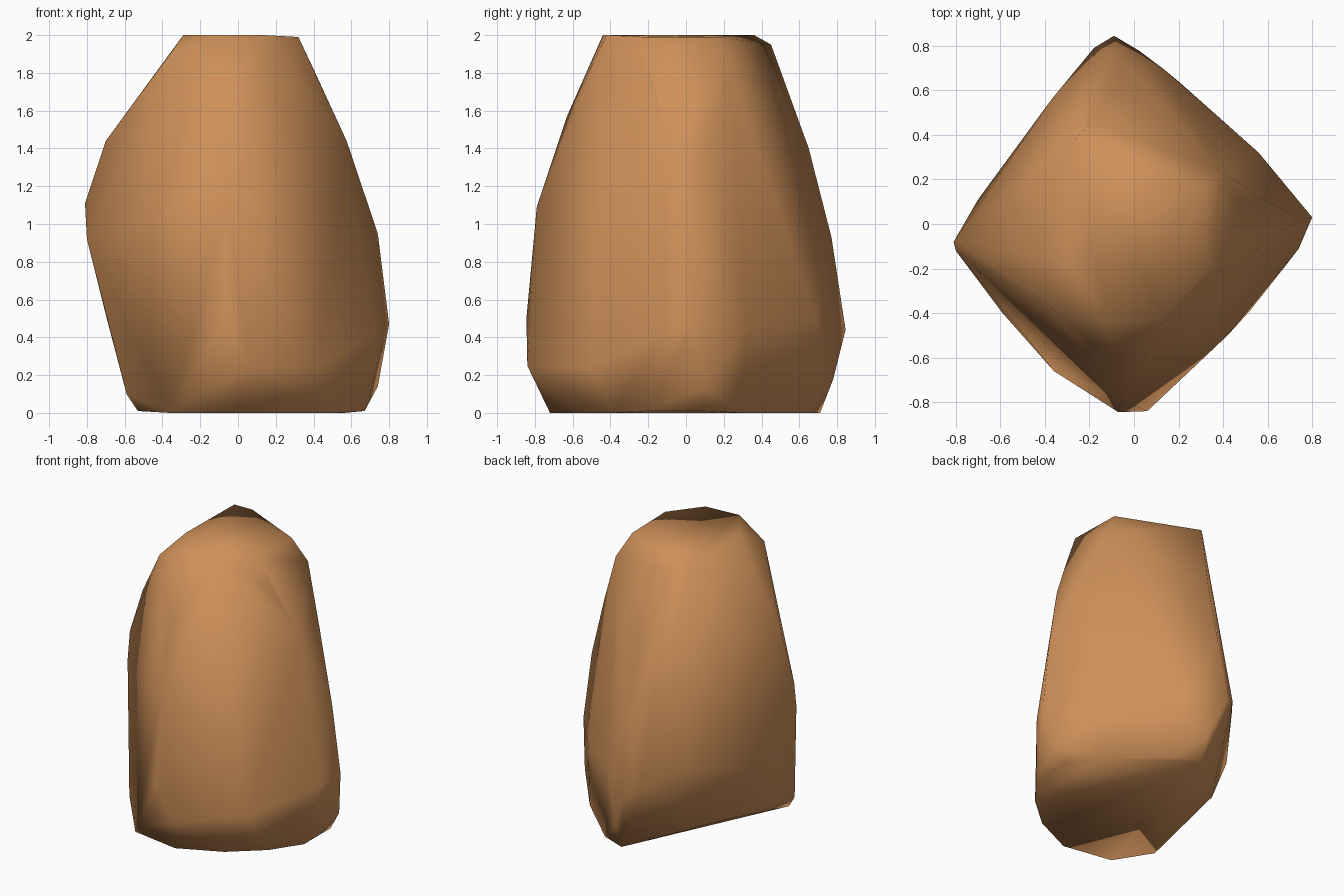
import bpy, bmesh, math

# Corner points of the boulder, ring by ring from the ground up
base = [(.56, .30, 0), (.20, .64, 0), (.02, .71, 0), (-.53, -.42, .01), (-.36, -.66, 0),
        (0, -.72, 0), (.30, -.58, 0), (.52, -.39, 0), (.67, -.20, .01), (.67, .10, .01)]
foot = [(.74, .10, .14), (.02, .78, .18), (-.50, .20, .15), (-.59, -.40, .10),
        (-.32, -.66, .12), (.06, -.84, .25), (.42, -.50, .25)]
belly = [(.80, .03, .47), (.74, -.11, .42), (.56, .32, .45), (.14, .69, .5), (-.09, .845, .44),
         (-.18, .79, .5), (-.37, .56, .6), (-.70, .11, .52), (-.07, -.845, .5)]
waist = [(.74, .02, .95), (-.07, .77, .93), (-.80, -.12, .92), (-.81, -.08, 1.11), (-.06, -.79, 1.09)]
shoulder = [(.57, .12, 1.42), (.575, -.10, 1.44), (-.09, .65, 1.40), (-.70, -.09, 1.44), (-.09, -.63, 1.57)]
neck = [(.40, .23, 1.82), (.42, -.18, 1.77), (-.36, -.38, 1.90), (-.20, .45, 1.95)]
crown = [(.31, .17, 1.99), (.32, -.22, 1.99), (.14, -.42, 2), (-.12, -.44, 2),
         (-.29, -.18, 2), (-.28, .36, 2)]

# Wrap the rings in one hull
bm = bmesh.new()
for ring in (base, foot, belly, waist, shoulder, neck, crown):
    for p in ring:
        bm.verts.new(p)
bmesh.ops.convex_hull(bm, input=bm.verts)
loose = [v for v in bm.verts if not v.link_faces]
bmesh.ops.delete(bm, geom=loose, context='VERTS')
bmesh.ops.recalc_face_normals(bm, faces=bm.faces)

mesh = bpy.data.meshes.new("boulder")
bm.to_mesh(mesh)
bm.free()
boulder = bpy.data.objects.new("boulder", mesh)
bpy.context.collection.objects.link(boulder)

# Sandy brown stone
stone = bpy.data.materials.new("sandy brown stone")
stone.diffuse_color = (.62, .28, .10, 1)
mesh.materials.append(stone)

# Soft, worn shading all over
for face in mesh.polygons:
    face.use_smooth = True
